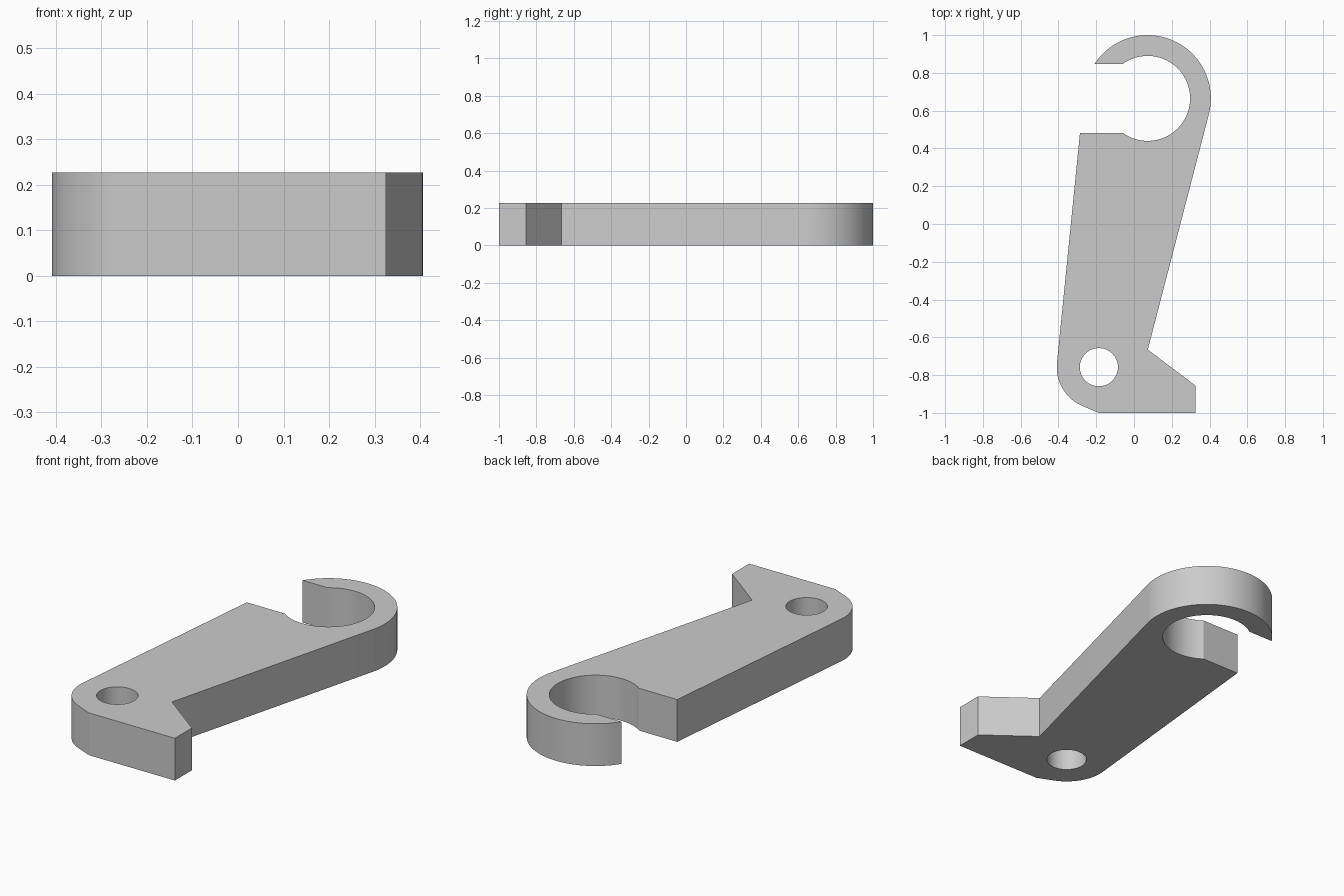
import bpy, bmesh
from math import sin, cos, radians, asin, sqrt, degrees
from mathutils import Vector

cube = bpy.data.objects.get("Cube")
if cube:
    bpy.data.objects.remove(cube, do_unlink=True)

THICKNESS = 0.227
HOOK = Vector((0.072, 0.665))      # centre of the open hook
HOOK_OUT, HOOK_IN = 0.335, 0.225
GAP = 0.182                        # half height of the hook opening
PIVOT = Vector((-0.186, -0.758))   # centre of the pivot hole
PIVOT_OUT, PIVOT_IN = 0.223, 0.101


def arc(centre, radius, start, end, steps):
    """Points along an arc, angles in degrees."""
    angles = [radians(start + (end - start) * i / steps) for i in range(steps + 1)]
    return [centre + radius * Vector((cos(a), sin(a))) for a in angles]


# Outline, counter-clockwise from the left side of the arm
inner = degrees(asin(GAP / HOOK_IN))
outer = degrees(asin(GAP / HOOK_OUT))
outline = arc(PIVOT, PIVOT_OUT, 174.5, 248, 16)              # rounded heel
outline += [Vector(p) for p in ((-0.186, -1), (0.325, -1),   # foot
                                (0.325, -0.855), (0.073, -0.665))]
outline += arc(HOOK, HOOK_OUT, -14.5, 180 - outer, 40)       # hook outside
outline += arc(HOOK, HOOK_IN, 180 - inner, inner - 180, 56)  # hook inside
outline.append(Vector((-0.286, HOOK.y - GAP)))               # lower jaw corner
hole = arc(PIVOT, PIVOT_IN, 0, 360, 48)[:-1]

# Fill the plate around the hole and give it thickness
bm = bmesh.new()
edges = []
for loop in (outline, hole):
    verts = [bm.verts.new((p.x, p.y, 0)) for p in loop]
    edges += [bm.edges.new((v, verts[i - 1])) for i, v in enumerate(verts)]
bmesh.ops.triangle_fill(bm, use_beauty=True, use_dissolve=False, edges=edges)
result = bmesh.ops.extrude_face_region(bm, geom=bm.faces[:], use_keep_orig=True)
top = [g for g in result["geom"] if isinstance(g, bmesh.types.BMVert)]
bmesh.ops.translate(bm, verts=top, vec=(0, 0, THICKNESS))
bmesh.ops.recalc_face_normals(bm, faces=bm.faces[:])

mesh = bpy.data.meshes.new("hook_lever")
bm.to_mesh(mesh)
bm.free()
lever = bpy.data.objects.new("hook_lever", mesh)
bpy.context.collection.objects.link(lever)

# Plain grey finish
grey = bpy.data.materials.new("light_grey")
grey.use_nodes = True
colour = (0.6, 0.6, 0.6, 1)
grey.diffuse_color = colour
grey.node_tree.nodes["Principled BSDF"].inputs["Base Color"].default_value = colour
mesh.materials.append(grey)

# Smooth curved walls, sharp corners
bpy.ops.object.select_all(action="DESELECT")
lever.select_set(True)
bpy.context.view_layer.objects.active = lever
bpy.ops.object.shade_smooth_by_angle(angle=radians(20))
